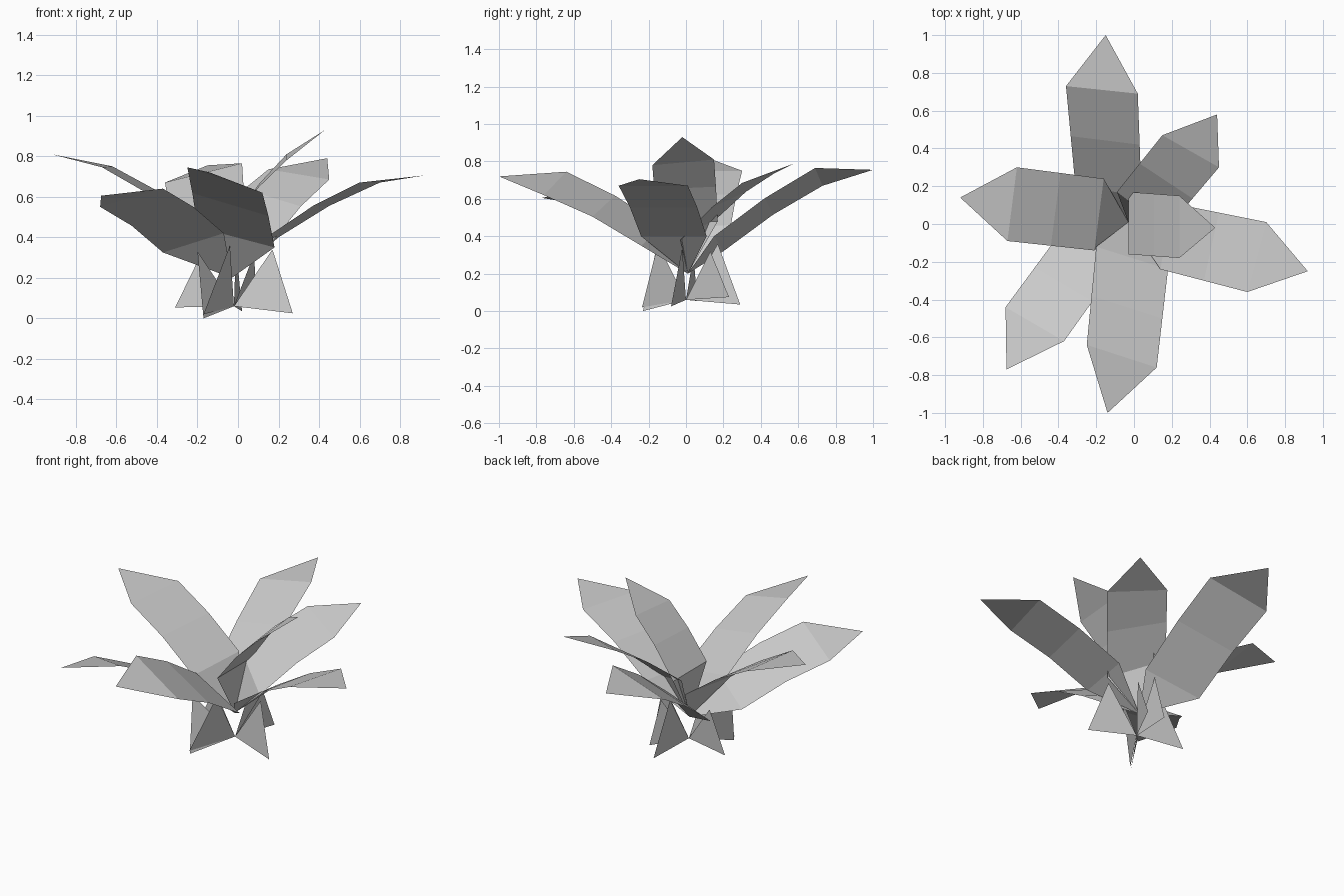
import bpy
import bmesh

cube = bpy.data.objects.get("Cube")
if cube:
    bpy.data.objects.remove(cube, do_unlink=True)

# One flat colour for the whole plant
gray = bpy.data.materials.new("pale_gray")
gray.use_nodes = True
gray.diffuse_color = (0.6, 0.6, 0.6, 1)
bsdf = gray.node_tree.nodes["Principled BSDF"]
bsdf.inputs["Base Color"].default_value = gray.diffuse_color
bsdf.inputs["Roughness"].default_value = 0.9

HEART = (-0.03, 0.01, 0.2)   # where the leaves meet
FOOT = (-0.02, 0.0, 0.06)    # where the root blades meet


def make_object(name, rows):
    """Skin a ribbon through rows of one or two points."""
    bm = bmesh.new()
    rings = [[bm.verts.new(p) for p in row] for row in rows]
    for a, b in zip(rings, rings[1:]):
        bm.faces.new(a + b[::-1])
    mesh = bpy.data.meshes.new(name)
    bm.to_mesh(mesh)
    bm.free()
    mesh.materials.append(gray)
    obj = bpy.data.objects.new(name, mesh)
    bpy.context.collection.objects.link(obj)


def leaf(name, tip, wide, near):
    """Ribbon leaf: tip, widest pair, middle pair, inner pair, pointed base."""
    # the middle pair lies between the others, bowed upward
    middle = []
    for w, n in zip(wide, near):
        m = [(p + q) / 2 for p, q in zip(w, n)]
        m[2] += 0.02
        middle.append(m)
    make_object(name, [[HEART], near, middle, wide, [tip]])


# Seven arching leaves
leaf("back_leaf", (-0.15, 1.0, 0.755),
     [(-0.36, 0.73, 0.67), (0.02, 0.69, 0.765)],
     [(-0.31, 0.2, 0.32), (0.04, 0.15, 0.4)])
leaf("front_leaf", (-0.14, -1.0, 0.72),
     [(-0.25, -0.64, 0.745), (0.12, -0.76, 0.62)],
     [(-0.2, -0.12, 0.45), (0.18, -0.24, 0.35)])
leaf("front_right_leaf", (-0.675, -0.77, 0.605),
     [(-0.68, -0.44, 0.55), (-0.37, -0.62, 0.64)],
     [(-0.37, -0.02, 0.325), (-0.07, -0.2, 0.42)])
leaf("right_leaf", (-0.92, 0.14, 0.81),
     [(-0.62, 0.3, 0.75), (-0.67, -0.09, 0.745)],
     [(-0.16, 0.24, 0.46), (-0.21, -0.14, 0.44)])
leaf("upright_leaf", (0.43, -0.02, 0.93),
     [(0.24, 0.15, 0.81), (0.24, -0.18, 0.78)],
     [(-0.03, 0.17, 0.48), (-0.03, -0.16, 0.48)])
leaf("back_left_leaf", (0.44, 0.58, 0.79),
     [(0.15, 0.47, 0.735), (0.45, 0.3, 0.685)],
     [(-0.09, 0.17, 0.5), (0.17, -0.03, 0.38)])
leaf("left_leaf", (0.92, -0.25, 0.705),
     [(0.7, 0.01, 0.67), (0.6, -0.36, 0.67)],
     [(0.2, 0.11, 0.4), (0.14, -0.24, 0.4)])

# Root blades: upright triangles fanning around the foot
blades = [
    ((-0.17, -0.23, 0.0), (-0.2, -0.16, 0.33)),
    ((-0.17, -0.235, 0.02), (-0.04, -0.15, 0.36)),
    ((0.27, -0.08, 0.025), (0.17, -0.02, 0.34)),
    ((0.02, 0.29, 0.035), (-0.01, 0.17, 0.36)),
    ((0.09, 0.23, 0.075), (0.08, 0.13, 0.32)),
    ((-0.31, 0.06, 0.054), (-0.19, 0.04, 0.3)),
]
for i, (toe, peak) in enumerate(blades, 1):
    make_object(f"root_blade_{i}", [[FOOT], [toe, peak]])
